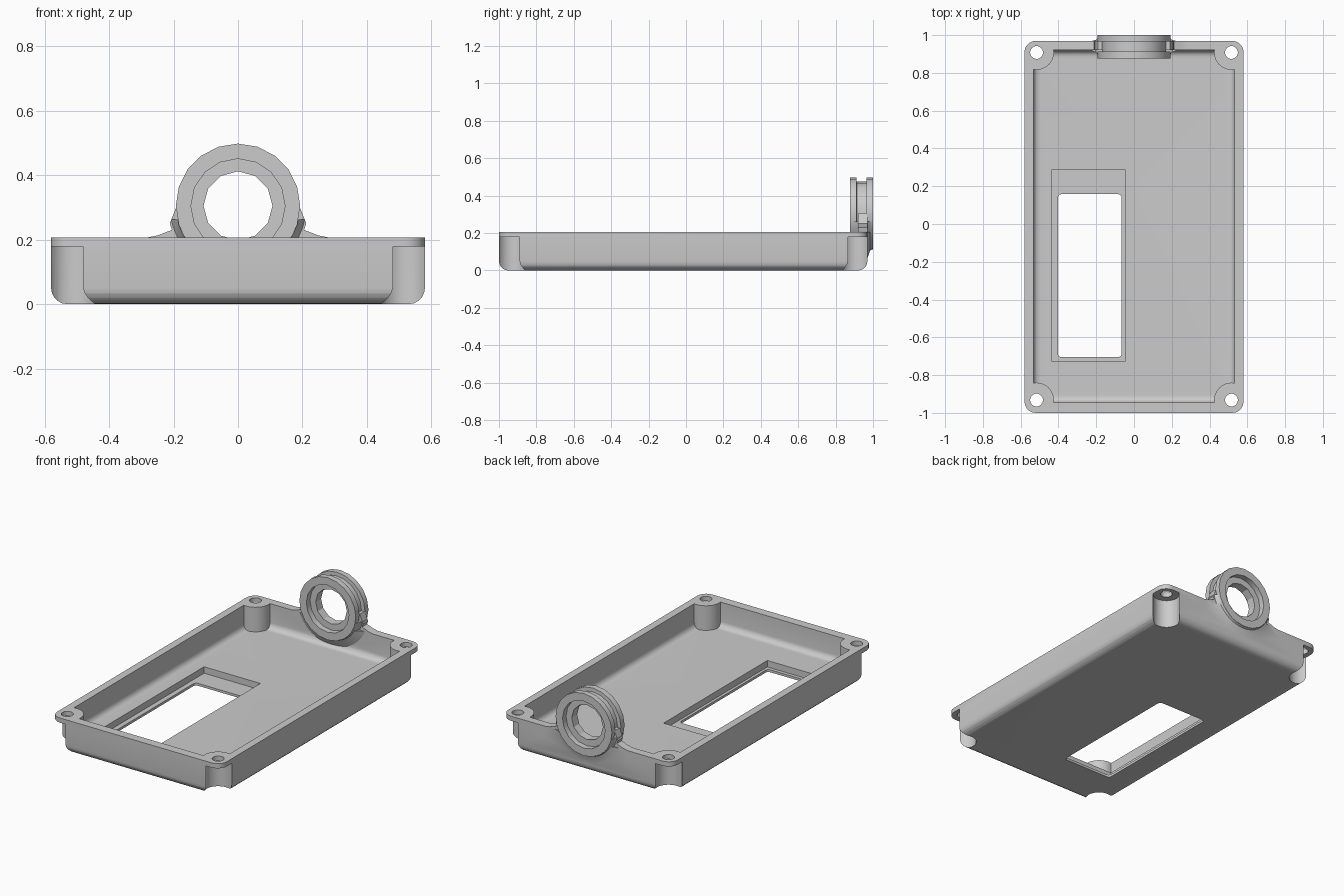
import bpy, bmesh, math
from mathutils import Vector, Matrix

cube = bpy.data.objects.get("Cube")
if cube:
    bpy.data.objects.remove(cube, do_unlink=True)

grey = bpy.data.materials.new("plain grey")
grey.use_nodes = True
grey.diffuse_color = (0.6, 0.6, 0.6, 1)
grey.node_tree.nodes["Principled BSDF"].inputs["Base Color"].default_value = (0.6, 0.6, 0.6, 1)


def finish(bm, name):
    bmesh.ops.recalc_face_normals(bm, faces=bm.faces)
    mesh = bpy.data.meshes.new(name)
    bm.to_mesh(mesh)
    bm.free()
    mesh.materials.append(grey)
    obj = bpy.data.objects.new(name, mesh)
    bpy.context.collection.objects.link(obj)
    return obj


def box(name, lo, hi, corner=0, bottom=0):
    """Box with rounded upright edges and rounded bottom edges."""
    lo, hi = Vector(lo), Vector(hi)
    bm = bmesh.new()
    bmesh.ops.create_cube(bm, size=1)
    for v in bm.verts:
        v.co = Vector([(a + b) / 2 + c * (b - a) for a, b, c in zip(lo, hi, v.co)])
    if corner:
        edges = [e for e in bm.edges if abs(e.verts[0].co.z - e.verts[1].co.z) > 0.01]
        bmesh.ops.bevel(bm, geom=edges, offset=corner, segments=5, profile=0.5, affect='EDGES')
    if bottom:
        edges = [e for e in bm.edges if all(abs(v.co.z - lo.z) < 1e-5 for v in e.verts)]
        bmesh.ops.bevel(bm, geom=edges, offset=bottom, segments=5, profile=0.5, affect='EDGES')
    return finish(bm, name)


def post(name, x, y, r, z0, z1, sides=32):
    bm = bmesh.new()
    bmesh.ops.create_cone(bm, cap_ends=True, segments=sides, radius1=r, radius2=r, depth=z1 - z0,
                          matrix=Matrix.Translation((x, y, (z0 + z1) / 2)))
    return finish(bm, name)


def lathe(name, profile, sides, clip=None):
    """Solid of (radius, y) stations around the ring axis, optionally cut off above a height."""
    bm = bmesh.new()
    loops = []
    for r, y in profile:
        angles = [2 * math.pi * i / sides for i in range(sides)]
        loops.append([bm.verts.new((r * math.sin(a), y, RING_Z + r * math.cos(a))) for a in angles])
    for a, b in zip(loops, loops[1:]):
        for i in range(sides):
            j = (i + 1) % sides
            bm.faces.new((a[i], a[j], b[j], b[i]))
    bm.faces.new(loops[0])
    bm.faces.new(loops[-1])
    if clip:
        cut = bmesh.ops.bisect_plane(bm, geom=bm.verts[:] + bm.edges[:] + bm.faces[:],
                                     plane_co=(0, 0, clip), plane_no=(0, 0, 1), clear_outer=True)
        rim = [g for g in cut["geom_cut"] if isinstance(g, bmesh.types.BMEdge)]
        bmesh.ops.holes_fill(bm, edges=rim, sides=0)
    return finish(bm, name)


def combine(target, tool, operation='DIFFERENCE'):
    mod = target.modifiers.new("combine", 'BOOLEAN')
    mod.operation = operation
    mod.solver = 'EXACT'
    mod.object = tool
    bpy.context.view_layer.objects.active = target
    bpy.ops.object.modifier_apply(modifier=mod.name)
    bpy.data.objects.remove(tool, do_unlink=True)


RING_Z = 0.305
SCREWS = [(x, y) for x in (-0.516, 0.516) for y in (-0.932, 0.908)]

# Tray shell, with the cavity leaving rounded screw posts in the corners
tray = box("tray_with_ring", (-0.58, -1, 0), (0.58, 0.97, 0.207), 0.06, 0.05)
cavity = box("cavity", (-0.533, -0.945, 0.055), (0.533, 0.92, 0.4), 0, 0.035)
for x, y in SCREWS:
    combine(cavity, post("post", x, y, 0.092, -0.1, 0.5))
combine(tray, cavity)

# Screw holes, with open pockets under the corner tabs
for x, y in SCREWS:
    combine(tray, post("pocket", x, y, 0.077, -0.1, 0.178))
    combine(tray, post("screw_hole", x, y, 0.034, 0.1, 0.3, 24))

# Window with a stepped recess in the floor
combine(tray, box("recess", (-0.434, -0.727, 0.015), (-0.048, 0.288, 0.15)))
combine(tray, box("window", (-0.403, -0.705, -0.1), (-0.065, 0.158, 0.15), 0.02))

# Saddle rising from the back wall to the ring
half = [(0.29, 0.205), (0.25, 0.213), (0.205, 0.23), (0.212, 0.25), (0.19, 0.305)]
bm = bmesh.new()
outline = [(0.29, 0.15)] + half
outline += [(-x, z) for x, z in reversed(outline)]
face = bm.faces.new([bm.verts.new((x, 0.92, z)) for x, z in outline])
moved = bmesh.ops.extrude_face_region(bm, geom=[face])["geom"]
bmesh.ops.translate(bm, vec=(0, 0.05, 0), verts=[g for g in moved if isinstance(g, bmesh.types.BMVert)])
combine(tray, finish(bm, "saddle"), 'UNION')

# Flared skirts blending the ring into the wall
for spread, top in ((0.25, 0.207), (0.213, 0.262)):
    skirt = [(0.192, 0.88), (0.197, 0.895), (spread, 0.922),
             (spread, 0.967), (0.197, 0.985), (0.192, 0.998)]
    combine(tray, lathe("skirt", skirt, 40, top), 'UNION')

# Grooved ring, then its bore and the counterbore on each side
ring = [(0.193, 0.876), (0.193, 0.912), (0.17, 0.913), (0.17, 0.965), (0.193, 0.966), (0.193, 1.0)]
combine(tray, lathe("ring", ring, 20), 'UNION')
combine(tray, lathe("bore", [(0.107, 0.8), (0.107, 1.1)], 12))
combine(tray, lathe("front_counterbore", [(0.146, 0.8), (0.146, 0.912)], 16))
combine(tray, lathe("back_counterbore", [(0.146, 0.965), (0.146, 1.1)], 16))

# Smooth rounded areas, keep edges sharp
bpy.ops.object.select_all(action='DESELECT')
tray.select_set(True)
bpy.context.view_layer.objects.active = tray
bpy.ops.object.shade_smooth_by_angle(angle=math.radians(25))
